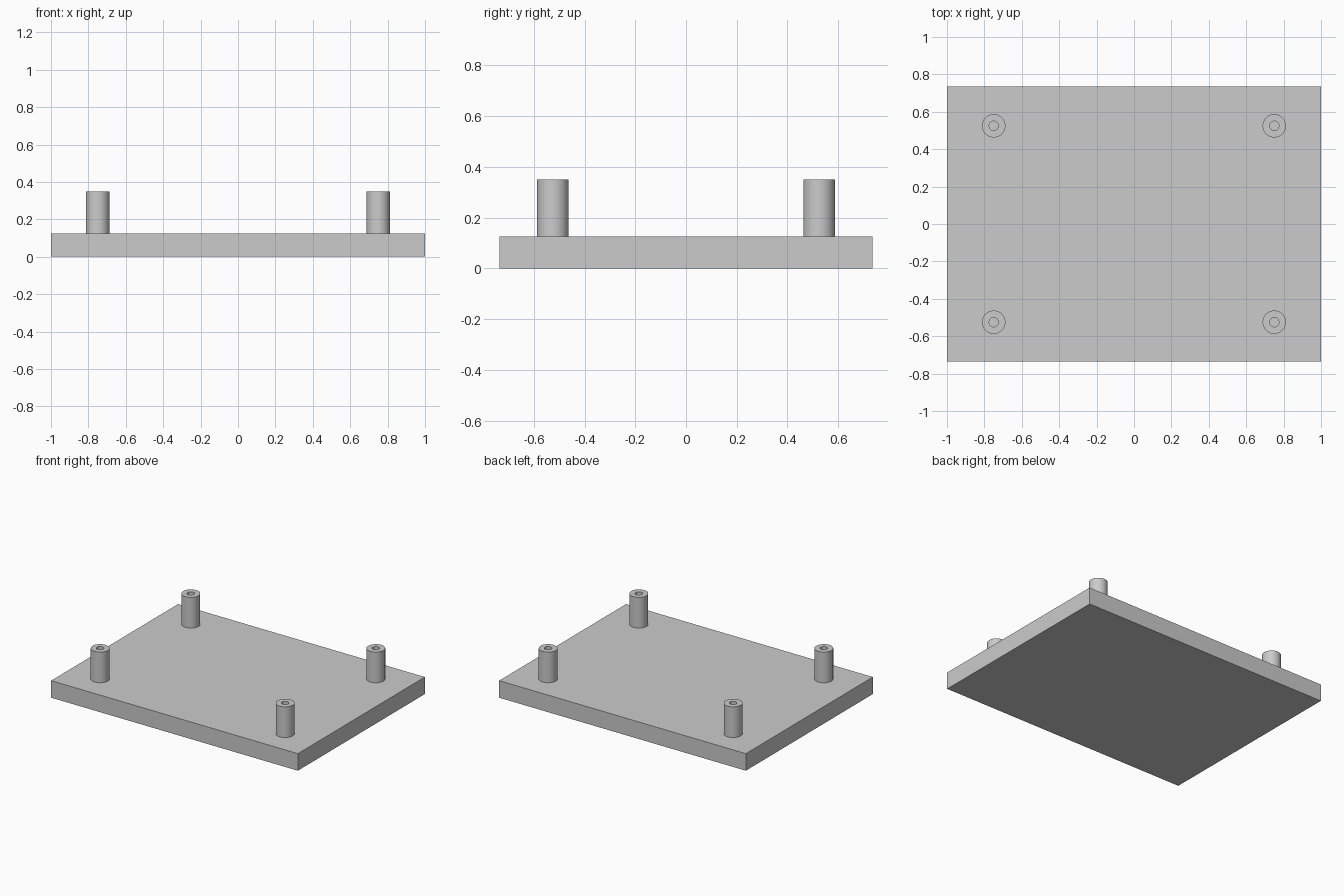
import bpy
import bmesh

cube = bpy.data.objects.get("Cube")
if cube:
    bpy.data.objects.remove(cube, do_unlink=True)

WIDTH, DEPTH, THICK = 2.0, 1.47, 0.125
POST_X, POST_Y, POST_TOP = 0.75, 0.525, 0.35
OUTER, BORE, SIDES = 0.0625, 0.025, 48

grey = bpy.data.materials.new("light grey")
grey.use_nodes = True
colour = (0.6, 0.6, 0.6, 1)
grey.diffuse_color = colour
grey.node_tree.nodes["Principled BSDF"].inputs["Base Color"].default_value = colour


def add_object(name, bm):
    mesh = bpy.data.meshes.new(name)
    bm.to_mesh(mesh)
    bm.free()
    mesh.materials.append(grey)
    obj = bpy.data.objects.new(name, mesh)
    bpy.context.collection.objects.link(obj)
    return obj


# Base plate
bm = bmesh.new()
bmesh.ops.create_cube(bm, size=1)
bmesh.ops.scale(bm, vec=(WIDTH, DEPTH, THICK), verts=bm.verts)
bmesh.ops.translate(bm, vec=(0, 0, THICK / 2), verts=bm.verts)
add_object("base_plate", bm)


# Hollow standoff post: solid cylinder whose top is inset and sunk to the plate
def add_post(name, x, y):
    bm = bmesh.new()
    height = POST_TOP - THICK
    bmesh.ops.create_cone(bm, cap_ends=True, segments=SIDES,
                          radius1=OUTER, radius2=OUTER, depth=height)
    bmesh.ops.translate(bm, vec=(0, 0, height / 2), verts=bm.verts)
    bm.normal_update()
    top = max(bm.faces, key=lambda f: f.calc_center_median().z)
    bmesh.ops.inset_region(bm, faces=[top], thickness=OUTER - BORE)
    bore = bmesh.ops.extrude_discrete_faces(bm, faces=[top])["faces"][0]
    bmesh.ops.translate(bm, vec=(0, 0, 0.001 - height), verts=bore.verts)
    bmesh.ops.recalc_face_normals(bm, faces=bm.faces)
    post = add_object(name, bm)
    post.location = (x, y, THICK)
    bpy.ops.object.select_all(action="DESELECT")
    post.select_set(True)
    bpy.context.view_layer.objects.active = post
    bpy.ops.object.shade_smooth_by_angle()


for side, sx in (("left", 1), ("right", -1)):
    for end, sy in (("front", -1), ("back", 1)):
        add_post(f"{end}_{side}_post", sx * POST_X, sy * POST_Y)
